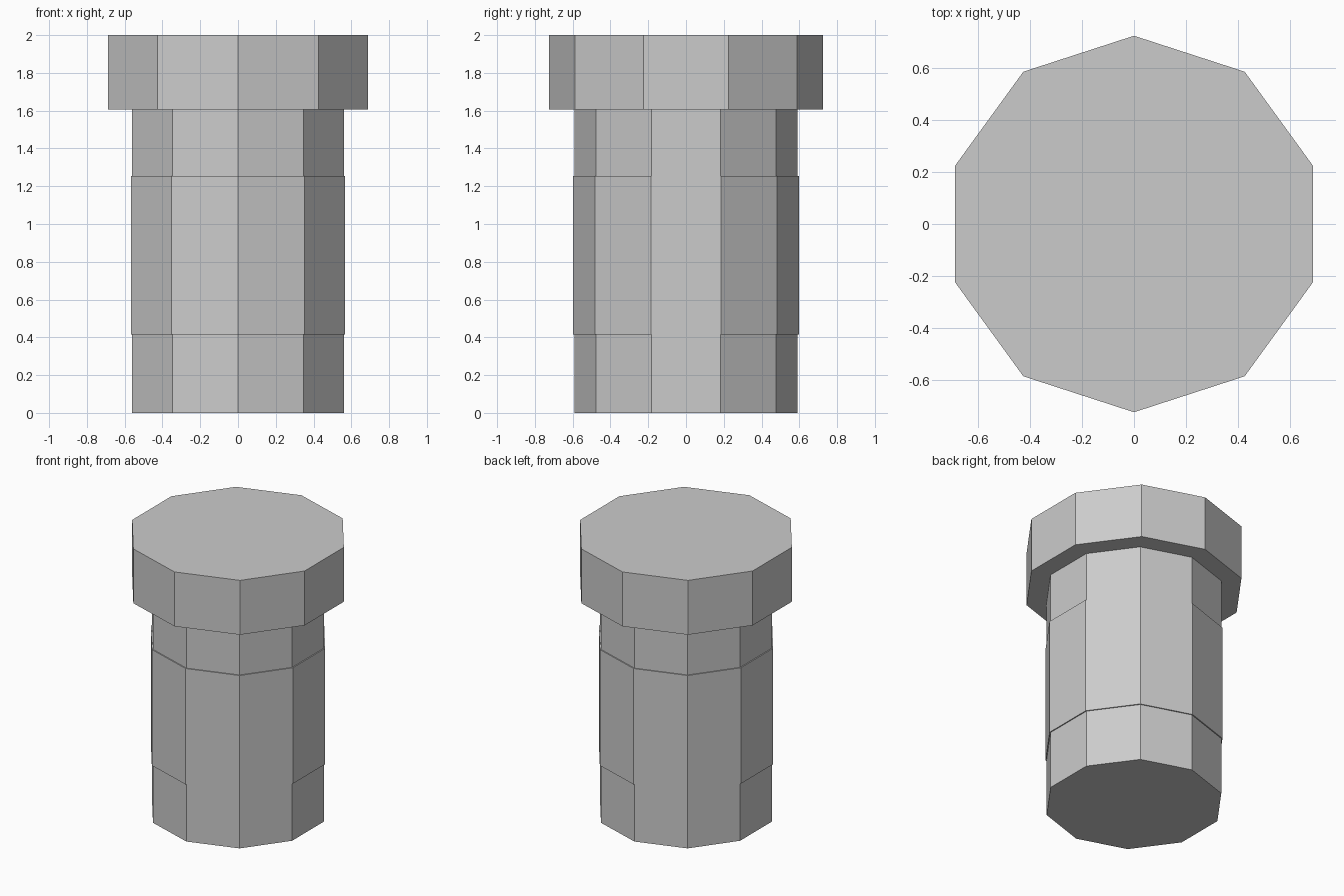
import bpy, bmesh
from math import sin, cos, tau

if "Cube" in bpy.data.objects:
    bpy.data.objects.remove(bpy.data.objects["Cube"])

SIDES = 10


def lathe(name, profile):
    """Turn a (radius, z) profile into a closed ten-sided solid, corners on +/-y."""
    bm = bmesh.new()
    rings = [[bm.verts.new((r * sin(tau * i / SIDES), -r * cos(tau * i / SIDES), z))
              for i in range(SIDES)] for r, z in profile]
    for low, high in zip(rings, rings[1:]):
        for i in range(SIDES):
            j = (i + 1) % SIDES
            bm.faces.new((low[i], low[j], high[j], high[i]))
    bm.faces.new(rings[0][::-1])
    bm.faces.new(rings[-1])
    bmesh.ops.recalc_face_normals(bm, faces=bm.faces)
    mesh = bpy.data.meshes.new(name)
    bm.to_mesh(mesh)
    bm.free()
    obj = bpy.data.objects.new(name, mesh)
    bpy.context.collection.objects.link(obj)
    return obj


SHAFT, SLEEVE, HEAD = 0.589, 0.597, 0.725

# Headed peg: lower shaft, slightly thicker sleeve, neck, wide head
lathe("headed_peg", [
    (SHAFT, 0.0), (SHAFT, 0.415),
    (SLEEVE, 0.415), (SLEEVE, 1.253),
    (SHAFT, 1.253), (SHAFT, 1.607),
    (HEAD, 1.607), (HEAD, 2.0),
])
